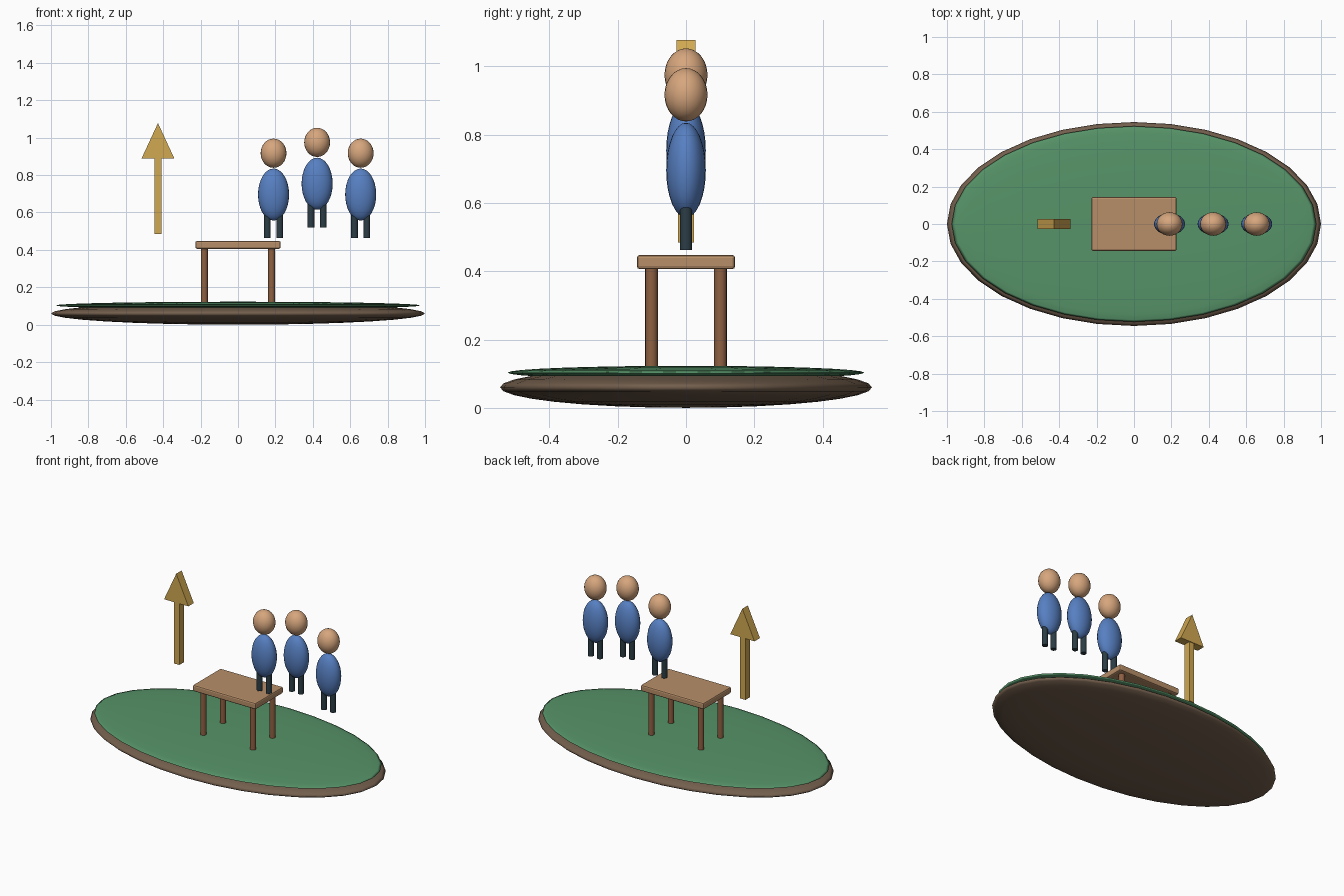
import bpy, bmesh
from mathutils import Color, Matrix, Vector

if "Cube" in bpy.data.objects:
    bpy.data.objects.remove(bpy.data.objects["Cube"])


def material(name, rgb):
    m = bpy.data.materials.new(name)
    m.diffuse_color = (*Color(rgb).from_srgb_to_scene_linear(), 1)
    m.use_nodes = True
    m.node_tree.nodes["Principled BSDF"].inputs["Base Color"].default_value = m.diffuse_color
    return m


EARTH = material("earth", (0.45, 0.37, 0.30))
GRASS = material("grass", (0.34, 0.58, 0.41))
WOOD = material("wood", (0.72, 0.56, 0.41))
DARK_WOOD = material("dark_wood", (0.56, 0.38, 0.26))
GOLD = material("gold", (0.82, 0.66, 0.32))
SHIRT = material("shirt", (0.34, 0.50, 0.76))
SKIN = material("skin", (0.84, 0.65, 0.49))
TROUSERS = material("trousers", (0.17, 0.24, 0.27))


def finish(name, bm, mat, smooth=True):
    bmesh.ops.recalc_face_normals(bm, faces=bm.faces[:])
    for f in bm.faces:
        f.smooth = smooth and len(f.verts) <= 4
    mesh = bpy.data.meshes.new(name)
    bm.to_mesh(mesh)
    bm.free()
    mesh.materials.append(mat)
    ob = bpy.data.objects.new(name, mesh)
    bpy.context.collection.objects.link(ob)
    return ob


def ellipsoid(name, centre, radii, mat, seg=24, rings=16):
    bm = bmesh.new()
    bmesh.ops.create_uvsphere(bm, u_segments=seg, v_segments=rings, radius=1,
                              matrix=Matrix.LocRotScale(Vector(centre), None, Vector(radii)))
    return finish(name, bm, mat)


def post(name, x, y, z0, z1, r, mat):
    bm = bmesh.new()
    bmesh.ops.create_cone(bm, cap_ends=True, segments=16, radius1=r, radius2=r,
                          depth=z1 - z0, matrix=Matrix.Translation((x, y, (z0 + z1) / 2)))
    return finish(name, bm, mat)


def box(name, centre, size, mat, bevel=0):
    bm = bmesh.new()
    bmesh.ops.create_cube(bm, size=1,
                          matrix=Matrix.LocRotScale(Vector(centre), None, Vector(size)))
    if bevel:
        bmesh.ops.bevel(bm, geom=bm.edges[:], offset=bevel, segments=2,
                        profile=0.5, affect='EDGES')
    return finish(name, bm, mat, smooth=False)


# Oval island
ellipsoid("earth_base", (0, 0, 0.06), (1.0, 0.545, 0.06), EARTH, 32, 16)
ellipsoid("grass_top", (0, 0, 0.103), (0.975, 0.523, 0.02), GRASS, 32, 16)

# Table
box("table_top", (0, 0, 0.427), (0.456, 0.288, 0.042), WOOD, 0.009)
for sx, side in ((-1, "left"), (1, "right")):
    for sy, end in ((-1, "front"), (1, "back")):
        post(f"table_leg_{end}_{side}", sx * 0.18, sy * 0.101, 0.105, 0.412, 0.0185, DARK_WOOD)

# Upright arrow
box("arrow_shaft", (-0.428, 0, 0.688), (0.038, 0.046, 0.408), GOLD)
bm = bmesh.new()
face = bm.faces.new([bm.verts.new((x, -0.028, z)) for x, z in
                     ((-0.516, 0.888), (-0.34, 0.888), (-0.428, 1.078))])
new = bmesh.ops.extrude_face_region(bm, geom=[face])["geom"]
bmesh.ops.translate(bm, vec=(0, 0.056, 0),
                    verts=[g for g in new if isinstance(g, bmesh.types.BMVert)])
finish("arrow_head", bm, GOLD, smooth=False)

# Three standing figures, the middle one raised
for label, x, dz in (("left", 0.19, 0), ("middle", 0.423, 0.058), ("right", 0.656, 0)):
    ellipsoid(f"figure_head_{label}", (x, 0, 0.917 + dz), (0.069, 0.063, 0.078), SKIN)
    ellipsoid(f"figure_body_{label}", (x, 0, 0.696 + dz), (0.083, 0.058, 0.139), SHIRT)
    for s, n in ((-1, "a"), (1, "b")):
        post(f"figure_leg_{label}_{n}", x + s * 0.033, 0, 0.463 + dz, 0.625 + dz, 0.018, TROUSERS)
